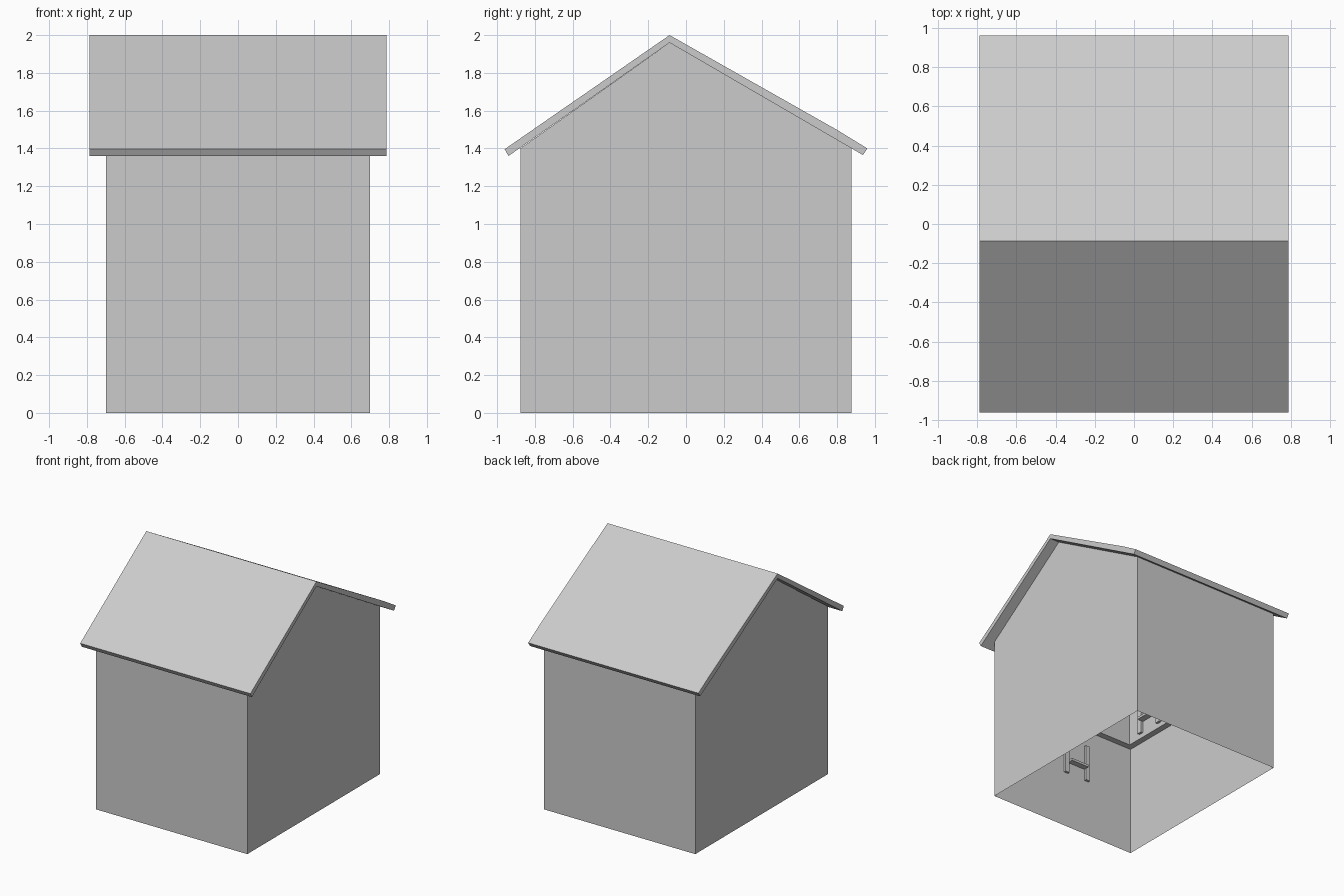
import bpy

if "Cube" in bpy.data.objects:
    bpy.data.objects.remove(bpy.data.objects["Cube"])

grey = bpy.data.materials.new("plain grey")
grey.diffuse_color = (0.6, 0.6, 0.6, 1)
grey.use_nodes = True
grey.node_tree.nodes["Principled BSDF"].inputs["Base Color"].default_value = grey.diffuse_color


def make(name, verts, faces):
    mesh = bpy.data.meshes.new(name)
    mesh.from_pydata(verts, [], faces)
    mesh.materials.append(grey)
    obj = bpy.data.objects.new(name, mesh)
    bpy.context.collection.objects.link(obj)
    return obj


def extrude_x(name, profile, half, skip=(), caps=True):
    """Sweep a (y, z) outline along x; skip lists the open sides."""
    n = len(profile)
    verts = [(x, y, z) for x in (-half, half) for y, z in profile]
    faces = [(i, (i + 1) % n, (i + 1) % n + n, i + n)
             for i in range(n) if i not in skip]
    if caps:
        faces += [tuple(range(n))[::-1], tuple(range(n, 2 * n))]
    return make(name, verts, faces)


def box(name, lo, hi):
    return extrude_box(name, lo, hi)


def extrude_box(name, lo, hi):
    verts = [(x, y, z) for x in (lo[0], hi[0]) for y in (lo[1], hi[1])
             for z in (lo[2], hi[2])]
    return make(name, verts, [(0, 1, 3, 2), (4, 6, 7, 5), (0, 4, 5, 1),
                              (2, 3, 7, 6), (0, 2, 6, 4), (1, 5, 7, 3)])


# Thin outer walls with gables, open underneath
W, D, RIDGE = 0.70, 0.877, -0.087
extrude_x("walls", [(-D, 0), (D, 0), (D, 1.40), (RIDGE, 1.96), (-D, 1.40)],
          W, skip=(0, 2, 3))

# Bent roof slab with square-cut eaves
extrude_x("roof", [(-0.94, 1.36), (RIDGE, 1.96), (0.937, 1.365),
                   (0.96, 1.40), (0.80, 1.498), (RIDGE, 2.0), (-0.96, 1.396)], 0.787)

# Inner lining that thickens the upper half of the walls
T, Z0, Z1 = 0.055, 0.94, 1.38
w, d, e = W - 0.003, D - 0.003, T
for s, side in ((-1, "front"), (1, "back")):
    y0, y1 = sorted((s * d, s * (D - e)))
    box(side + "_lining", (-w, y0, Z0), (w, y1, Z1))
for s, side in ((-1, "left"), (1, "right")):
    x0, x1 = sorted((s * w, s * (W - e)))
    box(side + "_lining", (x0, -D + e, Z0), (x1, D - e, Z1))

# Small inside frames: two uprights and a crossbar each
for x in (-0.24, -0.03):
    box("front_frame_post", (x - 0.02, -0.87, 0.48), (x + 0.02, -0.85, 0.79))
box("front_frame_bar", (-0.22, -0.87, 0.58), (-0.05, -0.82, 0.60))
for y in (-0.68, -0.46):
    box("left_frame_post", (-0.65, y - 0.02, 0.98), (-0.625, y + 0.02, 1.28))
box("left_frame_bar", (-0.65, -0.66, 1.08), (-0.59, -0.48, 1.10))
